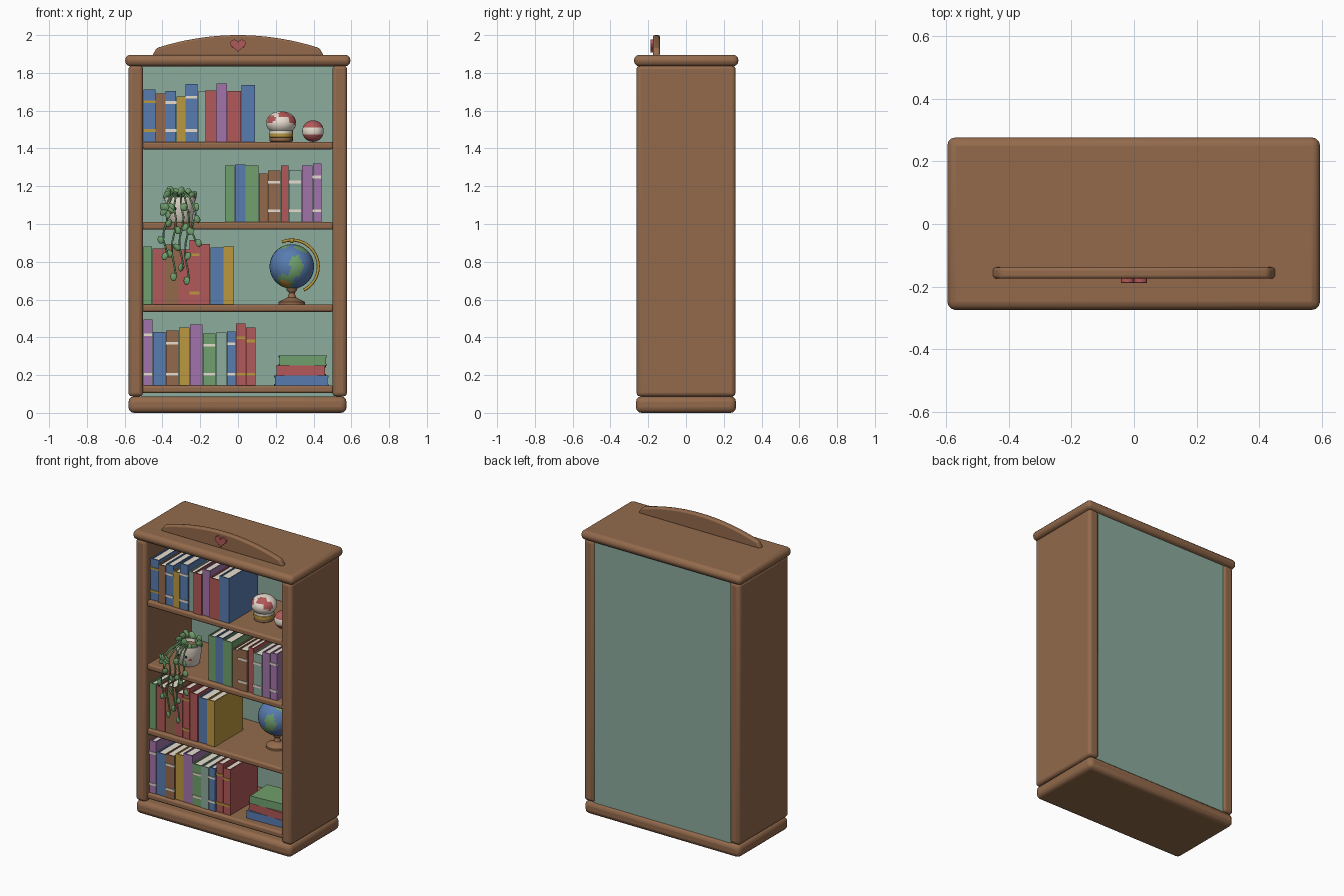
import bpy, bmesh, math, random
from mathutils import Vector, Matrix

if "Cube" in bpy.data.objects:
    bpy.data.objects.remove(bpy.data.objects["Cube"])

random.seed(4)
COLOURS = {"wood": (147, 106, 76), "teal": (140, 172, 158), "blue": (88, 124, 176),
           "red": (178, 88, 88), "gold": (188, 152, 62), "green": (112, 160, 108),
           "purple": (162, 116, 170), "cream": (232, 222, 208), "dark": (48, 38, 38),
           "orange": (214, 148, 58)}
NAMES = list(COLOURS)
MATS = []
for n, rgb in COLOURS.items():
    m = bpy.data.materials.new(n)
    m.diffuse_color = [((c / 255 + 0.055) / 1.055) ** 2.4 for c in rgb] + [1]
    m.use_nodes = True
    m.node_tree.nodes["Principled BSDF"].inputs["Base Color"].default_value = m.diffuse_color
    MATS.append(m)


def finish(name, bm, colour=None, bevel=0, seg=3, smooth=True):
    """Turn a bmesh into an object; without a colour, faces keep their own index."""
    bmesh.ops.recalc_face_normals(bm, faces=bm.faces[:])
    me = bpy.data.meshes.new(name)
    if colour:
        for f in bm.faces:
            f.material_index = 0
    bm.to_mesh(me)
    bm.free()
    for m in ([MATS[NAMES.index(colour)]] if colour else MATS):
        me.materials.append(m)
    ob = bpy.data.objects.new(name, me)
    bpy.context.collection.objects.link(ob)
    if bevel:
        b = ob.modifiers.new("bevel", "BEVEL")
        b.width, b.segments = bevel, seg
    if smooth:
        bpy.ops.object.select_all(action="DESELECT")
        ob.select_set(True)
        bpy.context.view_layer.objects.active = ob
        bpy.ops.object.shade_smooth_by_angle(angle=math.radians(40))
    return ob


def add_box(bm, lo, hi, colour="wood", turn=0):
    lo, hi = Vector(lo), Vector(hi)
    mat = Matrix.Translation((lo + hi) / 2) @ Matrix.Rotation(turn, 4, "Z") @ Matrix.Diagonal((*(hi - lo), 1))
    for v in bmesh.ops.create_cube(bm, size=1, matrix=mat)["verts"]:
        for f in v.link_faces:
            f.material_index = NAMES.index(colour)


def box(name, lo, hi, colour="wood", bevel=0.0, seg=3):
    bm = bmesh.new()
    add_box(bm, lo, hi)
    return finish(name, bm, colour, bevel, seg)


def ball(name, centre, scale, rule, u=24, v=14, rot=Matrix()):
    """Ellipsoid whose face colours come from rule(direction)."""
    bm = bmesh.new()
    bmesh.ops.create_uvsphere(bm, u_segments=u, v_segments=v, radius=1)
    for f in bm.faces:
        f.material_index = NAMES.index(rule(f.calc_center_median().normalized()))
    bm.transform(Matrix.Translation(centre) @ rot @ Matrix.Diagonal((*scale, 1)))
    return finish(name, bm)


def lathe(name, x, y, profile, rule, n=28):
    """Spin (radius, z) points; rule(z) gives the colour."""
    bm = bmesh.new()
    rings = [[bm.verts.new((x + r * math.cos(a * math.tau / n), y + r * math.sin(a * math.tau / n), z))
              for a in range(n)] for r, z in profile]
    for a, b in zip(rings, rings[1:]):
        for i in range(n):
            f = bm.faces.new((a[i], a[(i + 1) % n], b[(i + 1) % n], b[i]))
            f.material_index = NAMES.index(rule(f.calc_center_median().z))
    for r, z in ((rings[0], profile[0][1]), (rings[-1], profile[-1][1])):
        bm.faces.new(r).material_index = NAMES.index(rule(z))
    return finish(name, bm)


def tube(name, points, radius, colour):
    cu = bpy.data.curves.new(name, "CURVE")
    cu.dimensions, cu.bevel_depth, cu.bevel_resolution = "3D", radius, 2
    cu.use_fill_caps = True
    sp = cu.splines.new("POLY")
    sp.points.add(len(points) - 1)
    for p, co in zip(sp.points, points):
        p.co = (*co, 1)
    cu.materials.append(MATS[NAMES.index(colour)])
    bpy.context.collection.objects.link(bpy.data.objects.new(name, cu))


def plate(name, outline, y0, y1, colour, bevel):
    """Extrude an (x, z) outline along y."""
    bm = bmesh.new()
    face = bm.faces.new([bm.verts.new((x, y0, z)) for x, z in outline])
    new = bmesh.ops.extrude_face_region(bm, geom=[face])["geom"]
    bmesh.ops.translate(bm, vec=(0, y1 - y0, 0), verts=[g for g in new if isinstance(g, bmesh.types.BMVert)])
    return finish(name, bm, colour, bevel)


# Cabinet
box("base", (-.58, -.265, 0), (.575, .265, .087), bevel=.03)
box("top_board", (-.597, -.275, 1.835), (.595, .277, 1.896), bevel=.027)
for side, x in (("left", -.58), ("right", .5)):
    box(side + "_side", (x, -.262, .087), (x + .077, .262, 1.84), bevel=.02)
box("back_panel", (-.51, .225, .08), (.51, .25, 1.845), "teal")
SHELVES = [.145, .575, 1.01, 1.435]
for z in SHELVES:
    box("shelf", (-.51, -.24, z - .04), (.505, .23, z), bevel=.012)

# Arched crest with a heart
arch = [(-.455, 1.89)] + [(x, 1.932 + .068 * (1 - (x / .43) ** 2)) for x in [-.43 + .86 * i / 24 for i in range(25)]]
plate("crest", arch + [(.455, 1.89)], -.175, -.138, "wood", .01)
heart = []
for i in range(28):
    t = i * math.tau / 28
    heart.append((.0026 * 16 * math.sin(t) ** 3, 1.948 + .0024 * (
        13 * math.cos(t) - 5 * math.cos(2 * t) - 2 * math.cos(3 * t) - math.cos(4 * t))))
plate("heart", heart, -.188, -.17, "red", .004)


# Books: width, height, colour, optional band colour
def book(x, z, w, h, colour, band=None):
    y0 = -.22 + random.uniform(-.006, .008)
    y1 = y0 + random.uniform(.29, .32)
    x1, t = x + w - .002, .007
    bm = bmesh.new()
    add_box(bm, (x, y0, z), (x1, y0 + t, z + h), colour)
    add_box(bm, (x, y0 + t, z), (x + t, y1, z + h), colour)
    add_box(bm, (x1 - t, y0 + t, z), (x1, y1, z + h), colour)
    add_box(bm, (x + t, y0 + t, z + .005), (x1 - t, y1 - .008, z + h - .008), "cream")
    if band:
        for bz in (z + .06, z + h * .77):
            add_box(bm, (x - .0005, y0 - .004, bz - .007), (x1 + .0005, y0 + .004, bz + .007), band)
    finish("book", bm, smooth=False)


ROWS = [
    (-.5, 0, [(.05, .35, "purple", "cream"), (.068, .282, "blue"), (.069, .29, "wood", "cream"),
              (.058, .306, "gold"), (.069, .324, "purple"), (.069, .276, "green", "cream"),
              (.058, .28, "teal"), (.048, .287, "blue", "cream"), (.053, .328, "red", "gold"),
              (.053, .306, "red", "gold")]),
    (-.5, 1, [(.048, .305, "green"), (.064, .294, "red"), (.074, .316, "wood"), (.058, .29, "red"),
              (.053, .34, "red", "gold"), (.058, .318, "red"), (.069, .3, "blue"), (.058, .305, "gold")]),
    (-.07, 2, [(.053, .3, "green"), (.058, .306, "blue"), (.069, .3, "green"), (.048, .258, "wood"),
               (.069, .274, "wood", "cream"), (.042, .3, "red"), (.069, .276, "teal", "cream"),
               (.058, .3, "purple"), (.048, .31, "purple", "cream")]),
    (-.5, 3, [(.064, .276, "blue", "gold"), (.053, .255, "wood"), (.058, .27, "blue", "cream"),
              (.048, .24, "gold"), (.064, .306, "blue", "cream"), (.042, .266, "teal"),
              (.058, .272, "red"), (.058, .308, "purple"), (.074, .27, "red"), (.074, .3, "blue")])]
for x, level, books in ROWS:
    for b in books:
        book(x, SHELVES[level], *b)
        x += b[0]

# Stack of lying books
for i, (x0, x1, colour, turn) in enumerate([(.195, .475, "blue", .04), (.205, .46, "red", -.05),
                                            (.22, .465, "green", .07)]):
    z = .145 + i * .053
    bm = bmesh.new()
    add_box(bm, (x0, -.18, z), (x1, .01, z + .009), colour, turn)
    add_box(bm, (x0 + .008, -.172, z + .009), (x1 - .008, .002, z + .043), "cream", turn)
    add_box(bm, (x0, -.18, z + .043), (x1, .01, z + .052), colour, turn)
    add_box(bm, (x0, -.184, z), (x1, -.176, z + .052), colour, turn)
    finish("stacked_book", bm, smooth=False)

# Globe on a stand
GX, GY, GZ = .285, .01, .775


def land(d):
    v = math.sin(4.1 * d.x + 1) + math.sin(4.7 * d.z + 2.2 * d.x) + math.sin(3.9 * d.y + 2.5 * d.z + .6)
    return "orange" if v > 1.55 else "green" if v > .45 else "blue"


ball("globe", (GX, GY, GZ), (.118,) * 3, land, 36, 20, Matrix.Rotation(.4, 4, "Y"))
tube("globe_ring", [(GX + .14 * math.cos(a), GY, GZ + .14 * math.sin(a))
                    for a in [math.radians(112 - 175 * i / 30) for i in range(31)]], .008, "gold")
ball("globe_pin", (GX, GY, GZ + .137), (.013,) * 3, lambda d: "gold", 12, 8)
lathe("globe_stand", GX, GY, [(.07, .575), (.07, .587), (.05, .597), (.022, .612), (.015, .635), (.028, .65),
                              (.03, .665)], lambda z: "wood")

# Mushroom jar
JX, JY = .228, -.05
SPOTS = [Vector(s).normalized() for s in ((.2, -.6, .75), (-.7, -.6, .35), (.8, -.5, .3), (-.5, .3, .8),
                                          (.5, .8, .4), (-.6, .8, .2))]
lathe("mushroom_jar", JX, JY, [(.055, 1.435), (.062, 1.44), (.062, 1.459), (.064, 1.46), (.064, 1.479),
                               (.062, 1.48), (.062, 1.535)],
      lambda z: "wood" if z < 1.4595 else "gold" if z < 1.4795 else "cream")
ball("mushroom_cap", (JX, JY, 1.535), (.08, .08, .062),
     lambda d: "red" if any(d.dot(s) > .92 for s in SPOTS) else "cream", 32, 18).scale.z = 1
ball("toy_ball", (.397, -.085, 1.492), (.057,) * 3, lambda d: "red" if abs(d.z) > .33 else "cream", 28, 18)

# Plant pot with a face
PX, PY = -.307, -.08
lathe("plant_pot", PX, PY, [(.058, 1.01), (.066, 1.018), (.082, 1.13), (.08, 1.142), (.07, 1.142), (.066, 1.115)],
      lambda z: "cream")
lathe("soil", PX, PY, [(.066, 1.11), (.066, 1.122)], lambda z: "wood")
for s in (-1, 1):
    ball("pot_eye", (PX + s * .026, PY - .07, 1.082), (.007, .006, .008), lambda d: "dark", 10, 6)
    ball("pot_cheek", (PX + s * .045, PY - .055, 1.062), (.01, .007, .007), lambda d: "red", 10, 6)


def leaf(p, size):
    rot = Matrix.Rotation(random.uniform(-.8, .8), 4, "Y") @ Matrix.Rotation(random.uniform(-.6, .6), 4, "Z")
    ball("leaf", p, (size * .75, .007, size), lambda d: "green", 8, 6, rot)


# Trailing vines: end x, end z
for ex, ez in ((-.385, .83), (-.34, .72), (-.30, .77), (-.27, .70), (-.235, .90), (-.37, 1.05)):
    top = Vector((PX + (ex - PX) * .4, PY - .05, 1.165))
    path = [Vector((PX, PY, 1.12)), top, Vector((PX + (ex - PX) * .7, -.2, 1.14))]
    path += [Vector((ex + .012 * math.sin(i * 1.3), -.25, 1.09 + (ez - 1.09) * i / 6)) for i in range(7)]
    tube("vine", path, .005, "green")
    for i, p in enumerate(path[3:]):
        if i % 2 == 0:
            leaf(p + Vector((random.choice((-.014, .014)), 0, 0)), .022)
for i in range(12):
    a = i * 2.4
    leaf((PX + .07 * math.cos(a), PY + .06 * math.sin(a), 1.145 + .035 * random.random()), .026)
